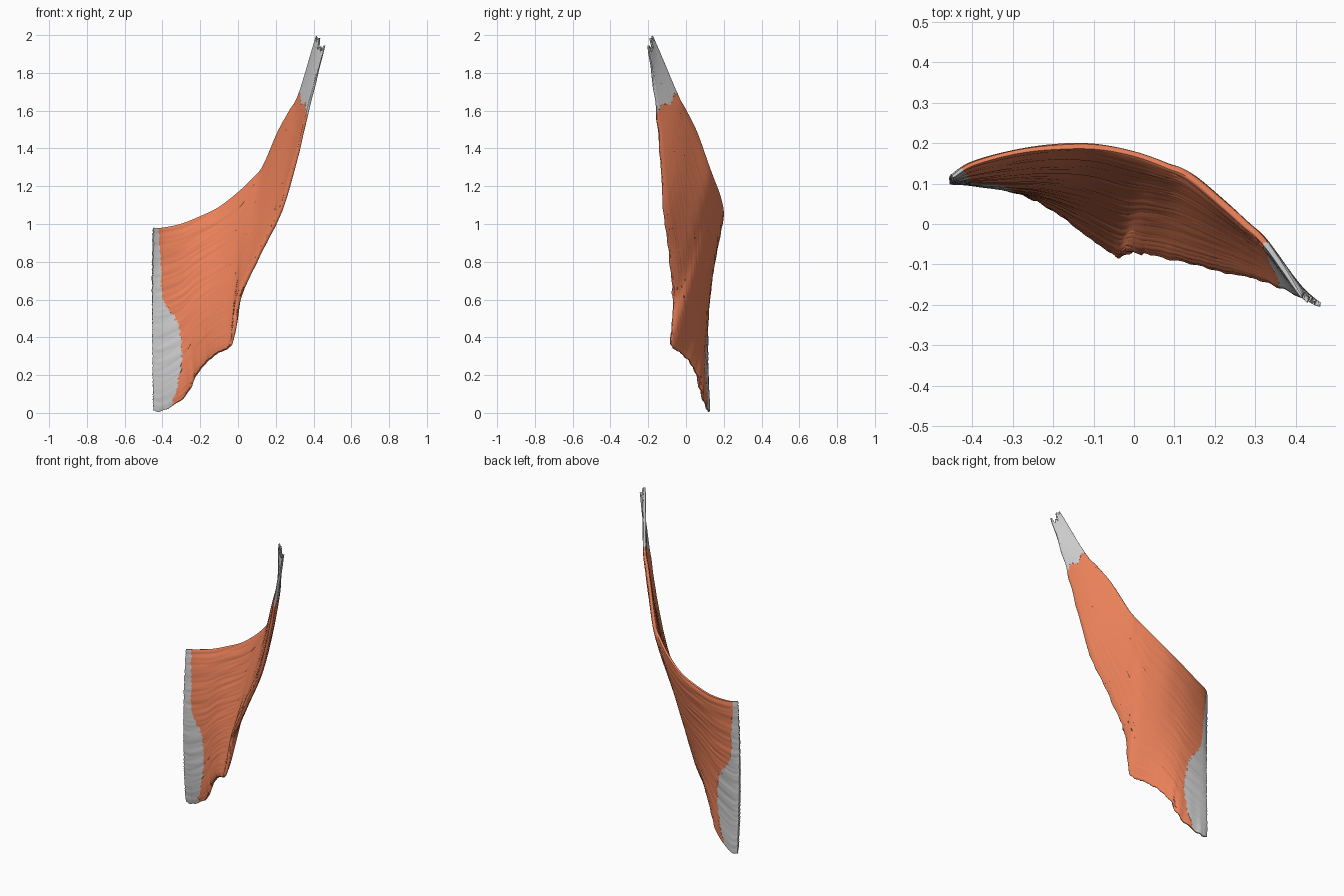
import bpy, bmesh, math, random
from mathutils import Vector, noise

if "Cube" in bpy.data.objects:
    bpy.data.objects.remove(bpy.data.objects["Cube"])

random.seed(4)

# Stations along the fibres: upper edge xyz, lower edge xyz, mid bulge
STATIONS = [
    ((-.452, .115, .98), (-.452, .12, .015), -.012),
    ((-.40, .148, .98), (-.40, .118, .01), -.025),
    ((-.30, .176, 1.0), (-.28, .085, .09), -.022),
    ((-.20, .190, 1.04), (-.21, .05, .22), -.015),
    ((-.10, .192, 1.09), (-.12, -.02, .31), 0),
    ((.00, .173, 1.165), (-.035, -.077, .37), .005),
    ((.08, .145, 1.24), (.00, -.068, .58), .012),
    ((.14, .118, 1.315), (.09, -.083, .79), .015),
    ((.215, .055, 1.49), (.22, -.115, 1.05), .015),
    ((.275, .00, 1.60), (.30, -.133, 1.31), .012),
    ((.325, -.048, 1.69), (.37, -.158, 1.60), .006),
    ((.41, -.172, 1.98), (.453, -.195, 1.915), 0),
]
LAST = len(STATIONS) - 1
ROWS = 150


def spline(vals, u):
    """Catmull-Rom through a list of vectors."""
    i = max(0, min(int(u), len(vals) - 2))
    t = u - i
    b, c = vals[i], vals[i + 1]
    a = vals[i - 1] if i > 0 else b * 2 - c
    d = vals[i + 2] if i + 2 < len(vals) else c * 2 - b
    return (b * 2 + (c - a) * t + (a * 2 - b * 5 + c * 4 - d) * t * t
            + (b * 3 - a - c * 3 + d) * t ** 3) * .5


def lerp_table(tab, v):
    x = v * (len(tab) - 1)
    i = min(int(x), len(tab) - 2)
    return tab[i] + (tab[i + 1] - tab[i]) * (x - i)


UP = [Vector(s[0]) for s in STATIONS]
LOW = [Vector(s[1]) for s in STATIONS]
BULGE = [Vector((.4, 1, 0)) * s[2] for s in STATIONS]


def surface(u, v):
    p = spline(UP, u).lerp(spline(LOW, u), v) + spline(BULGE, u) * 4 * v * (1 - v)
    # fibre grooves run along u, coarser lumps on the lower margin
    fade = min(1, .35 + .65 * math.sin(math.pi * min(1, u / LAST)))
    g = noise.noise(Vector((v * 45, u * .45, 0))) + .6 * noise.noise(Vector((v * 17, u * .5, 7)))
    p += Vector((.35, -.9, 0)) * g * .0045 * fade
    lump = noise.noise(Vector((u * 3.5, 3, v * 2))) * .012 * v ** 8 * fade
    return p + Vector((0, lump, lump))


# Ragged borders, one value per fibre row
JIT = [random.uniform(-.12, .12) for _ in range(ROWS + 1)]
MEDIAL = [.65, .75, .95, 1.0, 1.15, 1.6, 1.9, 2.0, 1.95, 1.75, 1.4]
start = [abs(j) * 1.0 for j in JIT]
medial = [lerp_table(MEDIAL, i / ROWS) + JIT[i] * .6 for i in range(ROWS + 1)]
distal = [10 + .06 * math.sin(i * .07) + JIT[i] * .25 for i in range(ROWS + 1)]
tip = [LAST + .05 * math.cos(i * .13) + .05 * math.sin(i * .05) for i in range(ROWS + 1)]


def patch(name, u0, u1, cols, mat=None):
    """One length of the sheet between two ragged borders, given thickness."""
    bm = bmesh.new()
    grid = [[bm.verts.new(surface(u0[i] + (u1[i] - u0[i]) * j / cols, i / ROWS))
             for j in range(cols + 1)] for i in range(ROWS + 1)]
    for i in range(ROWS):
        for j in range(cols):
            bm.faces.new((grid[i][j], grid[i + 1][j], grid[i + 1][j + 1], grid[i][j + 1]))
    me = bpy.data.meshes.new(name)
    bm.to_mesh(me)
    bm.free()
    ob = bpy.data.objects.new(name, me)
    bpy.context.collection.objects.link(ob)
    if mat:
        me.materials.append(mat)
    # thin margins, fuller belly
    vg = ob.vertex_groups.new(name="thickness")
    for i in range(ROWS + 1):
        v = i / ROWS
        for j in range(cols + 1):
            u = u0[i] + (u1[i] - u0[i]) * j / cols
            w = .45 + .55 * math.sin(math.pi * max(0, min(1, u / LAST))) ** .6
            w *= .4 + .6 * min(1, 12 * min(v, 1 - v)) ** .5
            vg.add([i * (cols + 1) + j], w, 'REPLACE')
    so = ob.modifiers.new("thickness", 'SOLIDIFY')
    so.thickness = .03
    so.offset = 0
    so.vertex_group = "thickness"
    bpy.ops.object.select_all(action='DESELECT')
    bpy.context.view_layer.objects.active = ob
    ob.select_set(True)
    bpy.ops.object.modifier_apply(modifier=so.name)
    bpy.ops.object.shade_smooth_by_angle(angle=math.radians(50))
    return ob


red = bpy.data.materials.new("muscle_red")
red.diffuse_color = (.83, .22, .10, 1)
red.use_nodes = True
red.node_tree.nodes["Principled BSDF"].inputs["Base Color"].default_value = red.diffuse_color

# Inner tendon along the straight edge, muscle belly, upper tendon
patch("inner_tendon", start, medial, 14)
patch("muscle_belly", medial, distal, 80, red)
patch("upper_tendon", distal, tip, 14)
